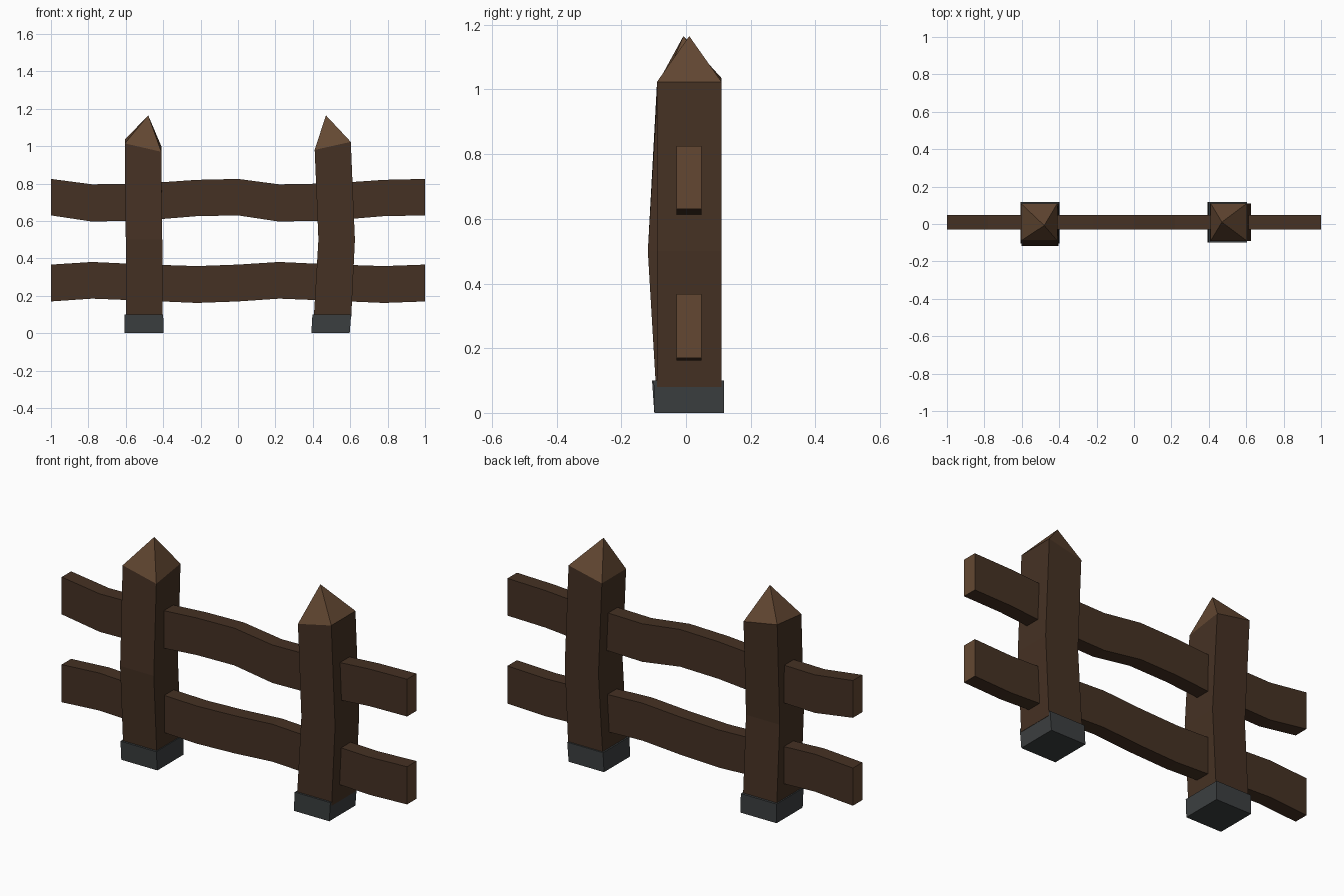
import bpy, bmesh

if "Cube" in bpy.data.objects:
    bpy.data.objects.remove(bpy.data.objects["Cube"])


def material(name, rgb):
    m = bpy.data.materials.new(name)
    m.diffuse_color = (*rgb, 1)
    m.use_nodes = True
    m.node_tree.nodes["Principled BSDF"].inputs["Base Color"].default_value = m.diffuse_color
    return m


BARK = material("dark_wood", (0.060, 0.031, 0.017))
CUT = material("cut_wood", (0.125, 0.064, 0.032))
STONE = material("grey_stone", (0.045, 0.050, 0.052))


def loft(name, rings, mats, tip=None):
    """Skin four-sided rings, then close with flat caps or a pointed tip (second material)."""
    bm = bmesh.new()
    loops = [[bm.verts.new(p) for p in ring] for ring in rings]
    for a, b in zip(loops, loops[1:]):
        for i in range(4):
            j = (i + 1) % 4
            bm.faces.new((a[i], a[j], b[j], b[i]))
    caps = [bm.faces.new(loops[0][::-1])]
    if tip:
        t = bm.verts.new(tip)
        caps += [bm.faces.new((loops[-1][i], loops[-1][(i + 1) % 4], t)) for i in range(4)]
    else:
        caps.append(bm.faces.new(loops[-1]))
    for f in caps:
        f.material_index = len(mats) - 1
    bmesh.ops.recalc_face_normals(bm, faces=bm.faces)
    me = bpy.data.meshes.new(name)
    bm.to_mesh(me)
    bm.free()
    for m in mats:
        me.materials.append(m)
    ob = bpy.data.objects.new(name, me)
    bpy.context.collection.objects.link(ob)


def ring(x0, x1, y0, y1, z):
    """Horizontal rectangle; z is one height or four corner heights."""
    zs = z if isinstance(z, tuple) else (z,) * 4
    return list(zip((x0, x1, x1, x0), (y0, y0, y1, y1), zs))


# Posts: slightly bowed at mid height, with a slanted shoulder and a pointed cap
loft("left_post", [
    ring(-0.60, -0.405, -0.093, 0.107, 0.08),
    ring(-0.60, -0.405, -0.118, 0.082, 0.50),
    ring(-0.605, -0.41, -0.09, 0.11, (1.015, 0.97, 1.00, 1.035)),
], [BARK, CUT], (-0.48, -0.008, 1.165))
loft("right_post", [
    ring(0.405, 0.605, -0.09, 0.11, 0.08),
    ring(0.43, 0.625, -0.09, 0.11, 0.50),
    ring(0.41, 0.603, -0.09, 0.11, (0.98, 1.023, 1.023, 0.98)),
], [BARK, CUT], (0.47, 0.01, 1.165))

# Stone footings
loft("left_footing", [ring(-0.607, -0.398, -0.098, 0.118, 0),
                      ring(-0.607, -0.40, -0.105, 0.118, 0.10)], [STONE])
loft("right_footing", [ring(0.392, 0.597, -0.098, 0.118, 0),
                       ring(0.398, 0.605, -0.10, 0.118, 0.10)], [STONE])

# Rails: wavy profile (x, bottom, top) that repeats once per unit length
WAVES = {
    "upper_rail": [(0, 0.63, 0.825), (0.22, 0.597, 0.796), (0.5, 0.603, 0.801), (0.78, 0.626, 0.82)],
    "lower_rail": [(0, 0.17, 0.367), (0.22, 0.185, 0.381), (0.5, 0.174, 0.368), (0.78, 0.162, 0.359)],
}
for name, wave in WAVES.items():
    points = [(x + s, b, t) for s in (-1, 0) for x, b, t in wave]
    points.append((1, *wave[0][1:]))
    loft(name, [[(x, -0.03, b), (x, 0.048, b), (x, 0.048, t), (x, -0.03, t)]
                for x, b, t in points], [BARK, CUT])
